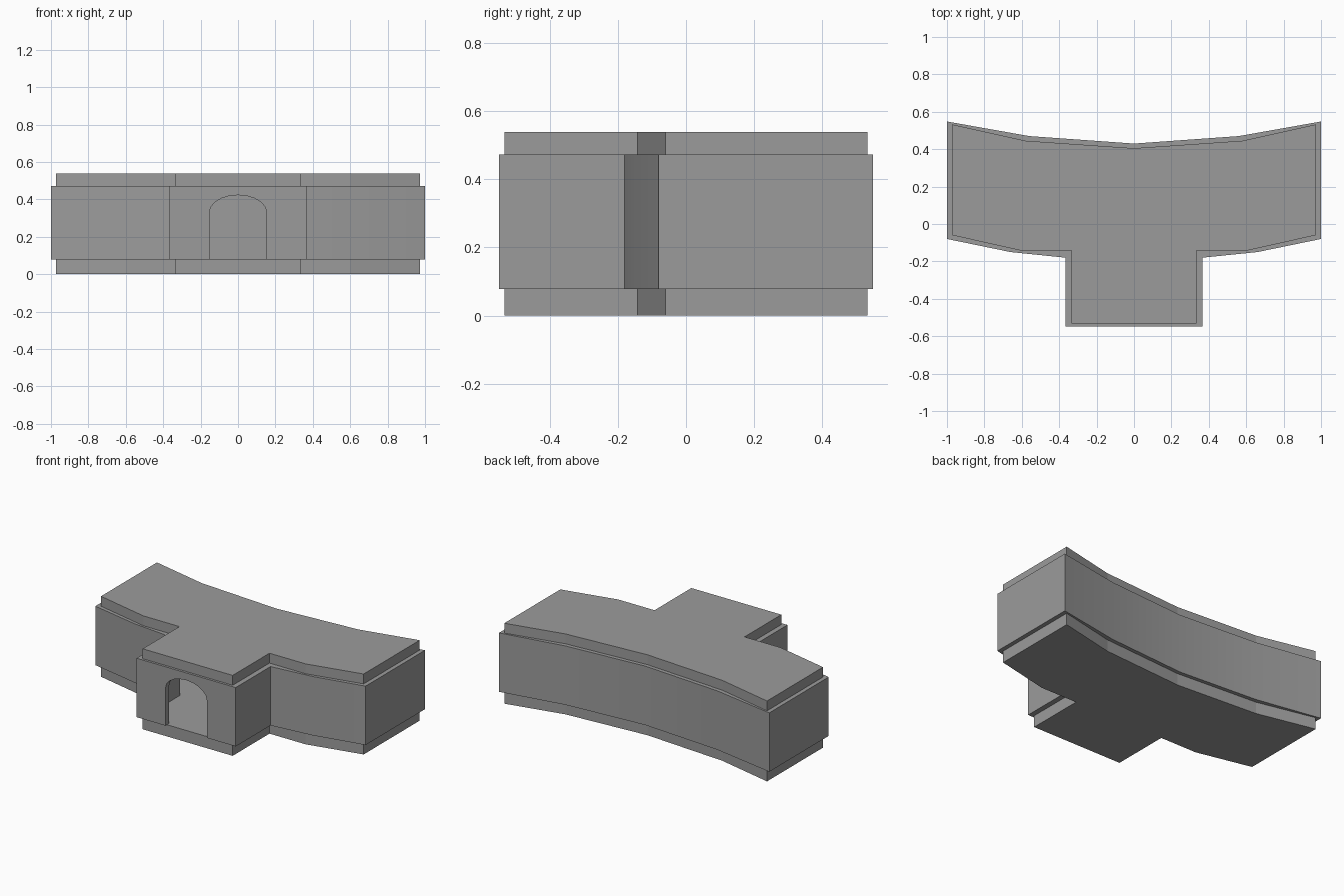
import bpy, bmesh, math

cube = bpy.data.objects.get("Cube")
if cube:
    bpy.data.objects.remove(cube)

stone = bpy.data.materials.new("grey stone")
stone.use_nodes = True
GREY = (0.33, 0.33, 0.33, 1)
stone.diffuse_color = GREY
stone.node_tree.nodes["Principled BSDF"].inputs["Base Color"].default_value = GREY


def mirrored(half):
    """Close a +x half outline, which starts on the centre line, across x = 0."""
    return half + [(-x, y) for x, y in reversed(half) if x > 0]


def make_object(name, bm):
    bmesh.ops.recalc_face_normals(bm, faces=bm.faces)
    mesh = bpy.data.meshes.new(name)
    bm.to_mesh(mesh)
    bm.free()
    mesh.materials.append(stone)
    obj = bpy.data.objects.new(name, mesh)
    bpy.context.collection.objects.link(obj)
    return obj


def prism(name, points, offset):
    """Extrude a closed loop of 3D points by an offset vector."""
    bm = bmesh.new()
    face = bm.faces.new([bm.verts.new(p) for p in points])
    new = bmesh.ops.extrude_face_region(bm, geom=[face], use_keep_orig=True)["geom"]
    bmesh.ops.translate(bm, vec=offset,
                        verts=[v for v in new if isinstance(v, bmesh.types.BMVert)])
    return make_object(name, bm)


def wall_ring(name, outer, inner, z0, z1):
    """Hollow wall between two matching outlines."""
    bm = bmesh.new()
    loops = [[bm.verts.new((x, y, z)) for x, y in line]
             for line, z in ((outer, z0), (outer, z1), (inner, z1), (inner, z0))]
    count = len(outer)
    for a, b in zip(loops, loops[1:] + loops[:1]):
        for i in range(count):
            j = (i + 1) % count
            bm.faces.new((a[i], a[j], b[j], b[i]))
    return make_object(name, bm)


# Plan outlines, from the back centre round to the porch front
slab_plan = mirrored([(0, 0.405), (0.58, 0.445), (0.972, 0.532), (0.972, -0.06),
                      (0.60, -0.143), (0.333, -0.143), (0.333, -0.532)])
outer_plan = mirrored([(0, 0.43), (0.56, 0.47), (1, 0.548), (1, -0.08),
                       (0.66, -0.15), (0.367, -0.18), (0.367, -0.548)])
inner_plan = mirrored([(0, 0.39), (0.56, 0.43), (0.96, 0.51), (0.96, -0.04),
                       (0.60, -0.115), (0.33, -0.14), (0.33, -0.51)])
FLOOR, CEILING, TOP = 0.078, 0.472, 0.538

# Floor and roof slabs, set back from the wall face
prism("floor_slab", [(x, y, 0) for x, y in slab_plan], (0, 0, FLOOR))
prism("roof_slab", [(x, y, CEILING) for x, y in slab_plan], (0, 0, TOP - CEILING))

# Walls around the hollow room
walls = wall_ring("walls", outer_plan, inner_plan, FLOOR, CEILING)

# Arched doorway through the porch front
arch = [(0.153 * math.cos(t), -0.6, 0.33 + 0.093 * math.sin(t))
        for t in (math.pi * i / 10 for i in range(11))]
cutter = prism("doorway_cutter", arch + [(-0.153, -0.6, 0.04), (0.153, -0.6, 0.04)],
               (0, 0.2, 0))
cutter.hide_render = True
cut = walls.modifiers.new("doorway", 'BOOLEAN')
cut.operation = 'DIFFERENCE'
cut.solver = 'EXACT'
cut.object = cutter

bpy.ops.object.select_all(action='DESELECT')
walls.select_set(True)
bpy.context.view_layer.objects.active = walls
bpy.ops.object.modifier_apply(modifier=cut.name)
bpy.data.objects.remove(cutter)

# Soft shading along the curved walls, crisp corners
bpy.ops.object.shade_smooth_by_angle(angle=math.radians(30))
